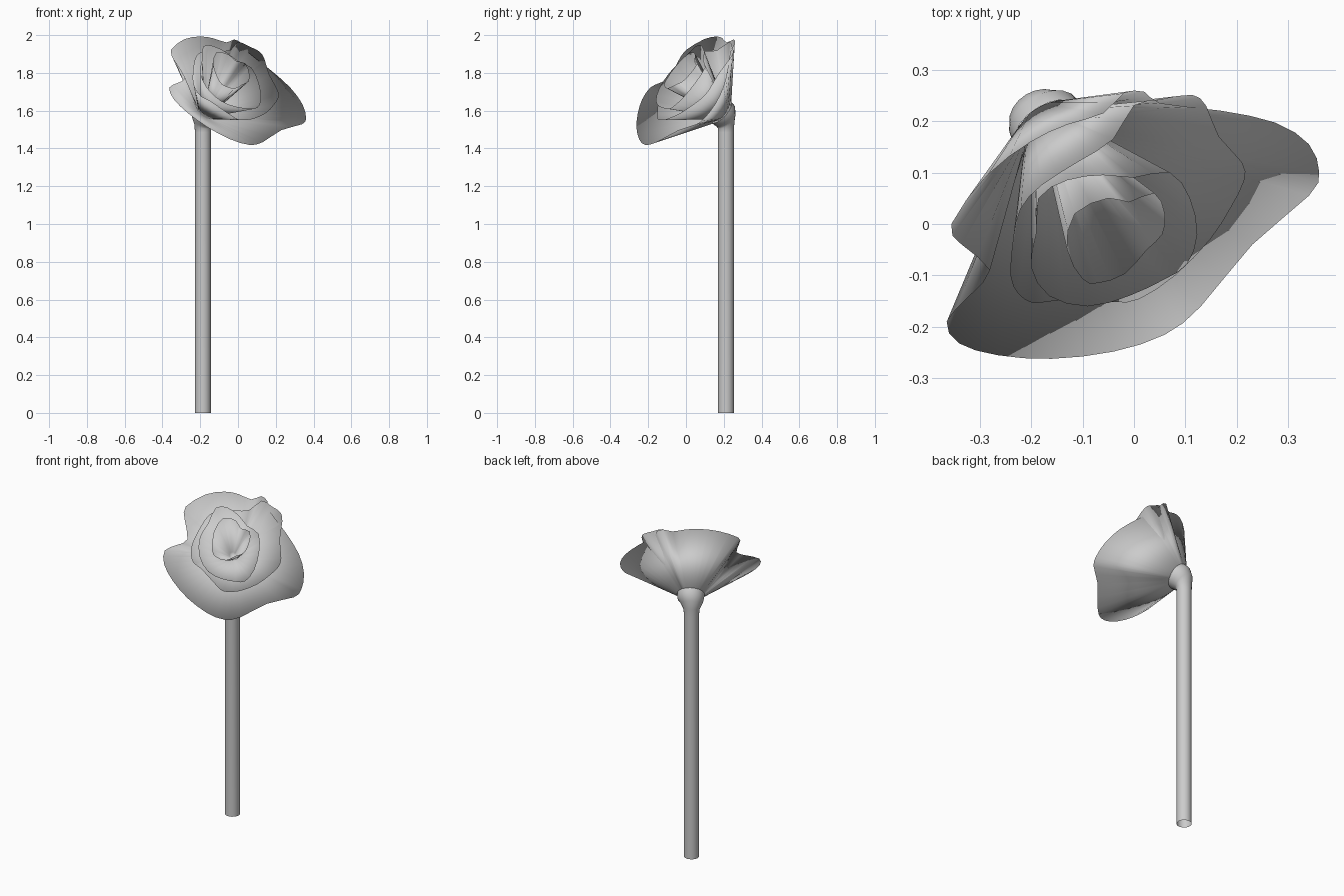
import bpy, bmesh, math
from mathutils import Vector

if "Cube" in bpy.data.objects:
    bpy.data.objects.remove(bpy.data.objects["Cube"])

AXIS = Vector((0.65, -1.08, 1.0)).normalized()      # direction the bloom faces
BASE = Vector((-0.175, 0.205, 1.575))               # centre of the receptacle


def finish(name, bm):
    bmesh.ops.recalc_face_normals(bm, faces=bm.faces[:])
    for f in bm.faces:
        f.smooth = True
    me = bpy.data.meshes.new(name)
    bm.to_mesh(me)
    bm.free()
    ob = bpy.data.objects.new(name, me)
    bpy.context.collection.objects.link(ob)
    return ob


def skin(bm, rings):
    n = len(rings[0])
    vs = [[bm.verts.new(p) for p in r] for r in rings]
    for a, b in zip(vs, vs[1:]):
        for i in range(n):
            j = (i + 1) % n
            bm.faces.new((a[i], a[j], b[j], b[i]))
    return vs


def fan(bm, ring, point):
    c = bm.verts.new(point)
    for i, v in enumerate(ring):
        bm.faces.new((v, ring[(i + 1) % len(ring)], c))


def rim_curve(pts, dz, steps=2):
    # closed smooth loop through the top-view outline, lifted onto the tilted bloom plane
    p = [Vector((x, y, 1.686 - 0.65 * x + 1.08 * y + dz)) for x, y in pts]
    n, out = len(p), []
    for i in range(n):
        a, b, c, d = p[i - 1], p[i], p[(i + 1) % n], p[(i + 2) % n]
        for k in range(steps):
            t = k / steps
            out.append(0.5 * (2 * b + (c - a) * t + (2 * a - 5 * b + 4 * c - d) * t * t
                              + (3 * b - a - 3 * c + d) * t ** 3))
    return out


def petal_ring(name, pts, dz, base_r, lift, wall=0.012):
    # closed thin cup: outside wall, knife-edge rim, inside wall
    rim = rim_curve(pts, dz)
    root = BASE + AXIS * lift
    outer, inner = [], []
    for q in rim:
        rel = q - root
        out = (rel - AXIS * rel.dot(AXIS)).normalized()
        outer.append(root + out * base_r)
        inner.append(root + out * (base_r - wall) + AXIS * wall)
    bm = bmesh.new()
    vs = skin(bm, [outer, rim, inner])
    fan(bm, vs[0], root)
    fan(bm, vs[2], root + AXIS * wall)
    finish(name, bm)


# petals, from the outside in
petal_ring("outer_petals", [
    (-0.355, 0.0), (-0.285, 0.095), (-0.2, 0.16), (-0.13, 0.193), (-0.06, 0.215),
    (-0.02, 0.254), (0.02, 0.257),
    (0.05, 0.235), (0.17, 0.22), (0.275, 0.197), (0.34, 0.155), (0.36, 0.1), (0.34, 0.055),
    (0.23, -0.04), (0.13, -0.16), (0.06, -0.215), (-0.04, -0.248), (-0.16, -0.262),
    (-0.265, -0.255), (-0.34, -0.232), (-0.364, -0.19), (-0.32, -0.14), (-0.28, -0.09),
    (-0.335, -0.04)], 0.004, 0.07, 0.025)
petal_ring("middle_petals", [
    (-0.24, -0.1), (-0.235, -0.03), (-0.22, 0.03), (-0.18, 0.075), (-0.11, 0.12), (-0.04, 0.165),
    (0.0, 0.23), (0.06, 0.243), (0.113, 0.251), (0.14, 0.23), (0.165, 0.17), (0.21, 0.12),
    (0.214, 0.084), (0.187, 0.03), (0.148, -0.03), (0.08, -0.1), (0.01, -0.146),
    (-0.04, -0.152), (-0.145, -0.148), (-0.195, -0.154), (-0.225, -0.135)],
    0.03, 0.055, 0.035)
petal_ring("inner_petals", [
    (-0.2, -0.084), (-0.165, -0.14), (-0.09, -0.16), (-0.01, -0.14), (0.06, -0.107),
    (0.103, -0.078), (0.123, -0.02), (0.109, 0.05), (0.07, 0.1), (0.0, 0.09), (-0.06, 0.095),
    (-0.13, 0.085), (-0.185, 0.05), (-0.19, -0.02)], 0.08, 0.045, 0.045)
petal_ring("core_petals", [
    (-0.13, -0.05), (-0.1, -0.107), (-0.07, -0.115), (-0.018, -0.097), (0.025, -0.05),
    (0.055, -0.02), (0.06, 0.02), (0.04, 0.06), (-0.01, 0.042), (-0.05, 0.05),
    (-0.115, 0.02)], 0.125, 0.03, 0.055)

# stem, open at the foot, bending into the receptacle
up = Vector((0, 0, 1))
foot = Vector((-0.186, 0.212, 0.0))
path = [(foot, 0.0, 0.042), (foot + up * 1.485, 0.0, 0.042), (foot + up * 1.52, 0.4, 0.046),
        (foot + up * 1.55, 0.75, 0.06), (BASE, 1.0, 0.074), (BASE + AXIS * 0.03, 1.0, 0.077)]
side = AXIS.cross(up).normalized()
rings = []
for c, f, r in path:
    d = up.lerp(AXIS, f).normalized()
    w = d.cross(side)
    rings.append([c + (side * math.cos(a) + w * math.sin(a)) * r
                  for a in (2 * math.pi * i / 20 for i in range(20))])
bm = bmesh.new()
vs = skin(bm, rings)
finish("stem", bm)
